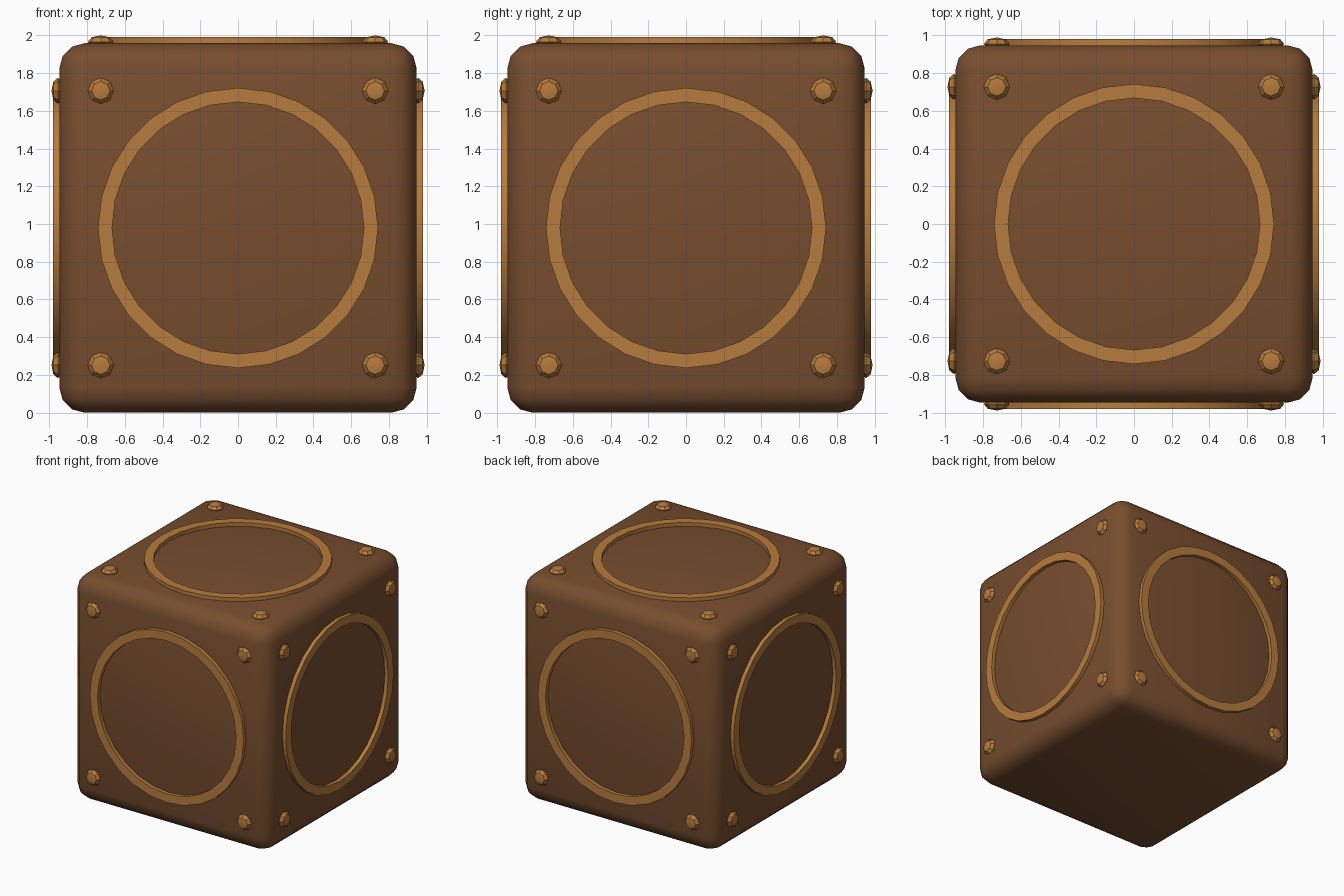
import bpy
import bmesh
from math import pi, cos, sin, radians
from mathutils import Matrix, Vector

if "Cube" in bpy.data.objects:
    bpy.data.objects.remove(bpy.data.objects["Cube"])

CENTER = Vector((0, 0, 0.979))
HALF_SIDE, HALF_TOP = 0.947, 0.979


def material(name, color):
    m = bpy.data.materials.new(name)
    m.diffuse_color = (*color, 1)
    m.use_nodes = True
    m.node_tree.nodes["Principled BSDF"].inputs["Base Color"].default_value = m.diffuse_color
    return m


wood = material("dark_wood", (0.185, 0.075, 0.028))
brass = material("brass", (0.47, 0.2, 0.047))


def finish(bm, name, mat, angle=30):
    bmesh.ops.recalc_face_normals(bm, faces=bm.faces)
    mesh = bpy.data.meshes.new(name)
    bm.to_mesh(mesh)
    bm.free()
    mesh.materials.append(mat)
    ob = bpy.data.objects.new(name, mesh)
    bpy.context.collection.objects.link(ob)
    bpy.ops.object.select_all(action='DESELECT')
    ob.select_set(True)
    bpy.context.view_layer.objects.active = ob
    bpy.ops.object.shade_smooth_by_angle(angle=radians(angle))
    return ob


# Rounded crate body
bm = bmesh.new()
bmesh.ops.create_cube(bm, size=2, matrix=Matrix.Translation(CENTER)
                      @ Matrix.Diagonal((HALF_SIDE, HALF_SIDE, HALF_TOP, 1)))
bmesh.ops.bevel(bm, geom=bm.edges[:], offset=0.135, segments=3, profile=0.5,
                affect='EDGES')
finish(bm, "body", wood, 40)


# Square-section ring lying on a face, centred on the face frame
def ring(name, frame, radius=0.7045, half=0.0375, sides=28):
    bm = bmesh.new()
    section = [(-half, -half), (half, -half), (half, half), (-half, half)]
    loops = []
    for i in range(sides):
        a = 2 * pi * i / sides
        loops.append([bm.verts.new(frame @ Vector(
            ((radius + r) * cos(a), (radius + r) * sin(a), h - 0.005)))
            for r, h in section])
    for i in range(sides):
        p, q = loops[i], loops[(i + 1) % sides]
        for j in range(4):
            k = (j + 1) % 4
            bm.faces.new((p[j], q[j], q[k], p[k]))
    finish(bm, name, brass)


# Four flattened eight-sided studs near the face corners
def studs(name, frame, spread=0.727):
    bm = bmesh.new()
    for sx in (-1, 1):
        for sy in (-1, 1):
            bmesh.ops.create_uvsphere(
                bm, u_segments=8, v_segments=4, radius=0.069,
                matrix=frame @ Matrix.Translation((sx * spread, sy * spread, 0.007))
                @ Matrix.Diagonal((1, 1, 0.5, 1)))
    finish(bm, name, brass)


# Trim on the four sides and the top; the underside is plain
base = Matrix.Translation(CENTER)
frames = {"top": base @ Matrix.Translation((0, 0, HALF_TOP))}
for i, side in enumerate(("front", "right", "back", "left")):
    frames[side] = (base @ Matrix.Rotation(i * pi / 2, 4, 'Z')
                    @ Matrix.Rotation(pi / 2, 4, 'X')
                    @ Matrix.Translation((0, 0, HALF_SIDE)))
for side, frame in frames.items():
    ring(side + "_ring", frame)
    studs(side + "_studs", frame)
